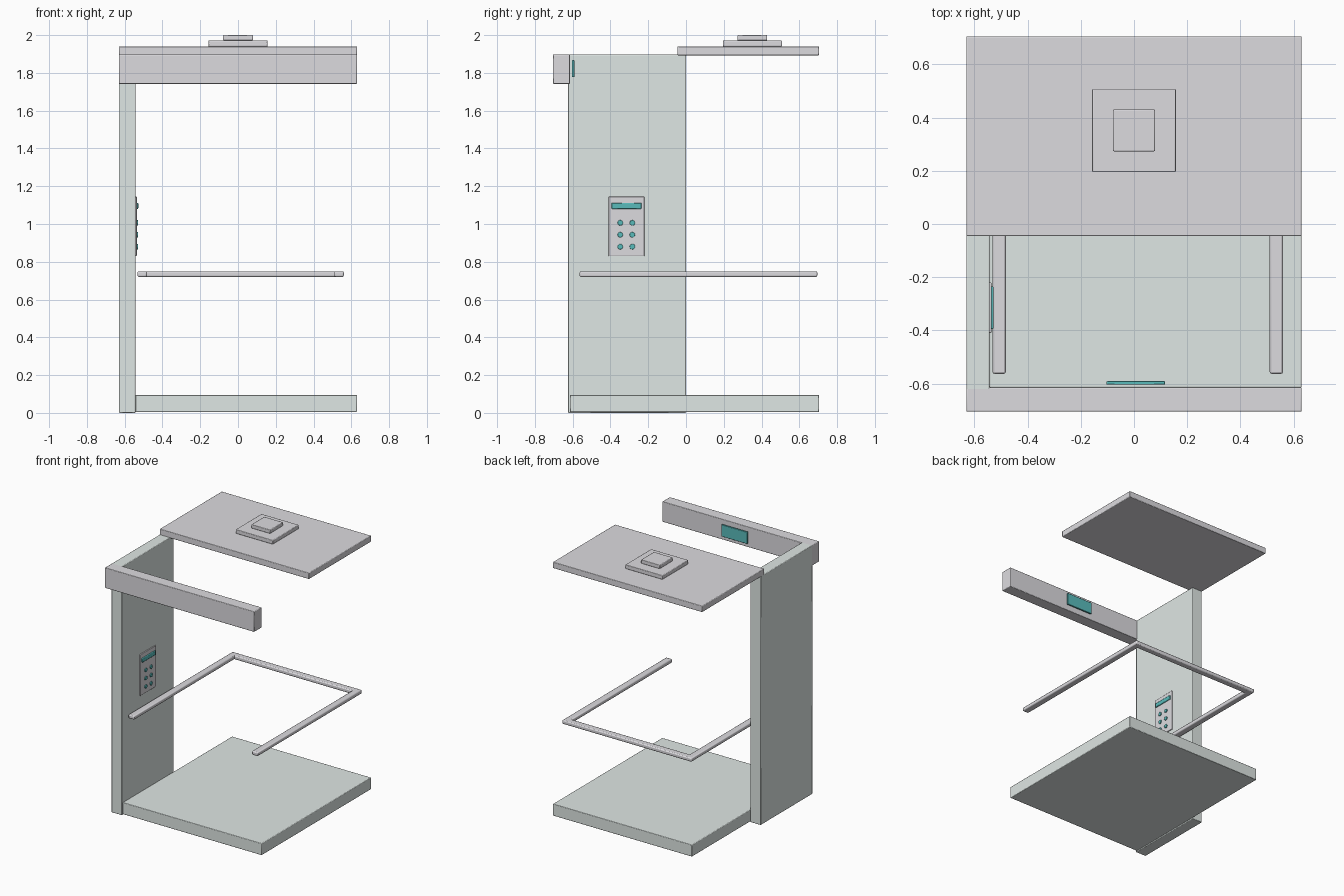
import bpy, math

if "Cube" in bpy.data.objects:
    bpy.data.objects.remove(bpy.data.objects["Cube"])


def material(name, color):
    m = bpy.data.materials.new(name)
    m.diffuse_color = (*color, 1)
    m.use_nodes = True
    m.node_tree.nodes["Principled BSDF"].inputs["Base Color"].default_value = m.diffuse_color
    return m


PALE = material("pale_green_grey", (0.74, 0.80, 0.78))
METAL = material("brushed_grey", (0.72, 0.71, 0.74))
TEAL = material("teal", (0.10, 0.50, 0.50))


def finish(ob, name, mat, bevel):
    ob.name = name
    ob.data.materials.append(mat)
    if bevel:
        b = ob.modifiers.new("bevel", 'BEVEL')
        b.width = bevel
        b.segments = 2
    bpy.ops.object.shade_smooth_by_angle(angle=math.radians(30))
    return ob


def box(name, x, y, z, mat, bevel=0.004):
    """Box given as (min, max) on each axis."""
    bpy.ops.mesh.primitive_cube_add(size=1, location=[(a + b) / 2 for a, b in (x, y, z)])
    ob = bpy.context.object
    ob.scale = [b - a for a, b in (x, y, z)]
    bpy.ops.object.transform_apply(location=False, rotation=False, scale=True)
    return finish(ob, name, mat, bevel)


# Cabin floor and side wall
box("floor", (-0.543, 0.63), (-0.615, 0.705), (0.005, 0.095), PALE)
box("side_wall", (-0.63, -0.543), (-0.625, 0.0), (0, 1.897), PALE)

# Door header with its indicator display
box("door_header", (-0.63, 0.63), (-0.705, -0.615), (1.742, 1.897), METAL)
box("header_display", (-0.103, 0.117), (-0.604, -0.591), (1.777, 1.867), TEAL, 0.003)

# Roof and the stepped hoist mount
box("roof", (-0.63, 0.63), (-0.045, 0.705), (1.893, 1.94), METAL)
box("hoist_base", (-0.157, 0.157), (0.195, 0.508), (1.94, 1.971), METAL)
box("hoist_cap", (-0.079, 0.079), (0.273, 0.43), (1.971, 2.0), METAL)

# U-shaped handrail
rail_z = (0.72, 0.749)
box("handrail_left", (-0.532, -0.482), (-0.563, 0.695), rail_z, METAL, 0.007)
box("handrail_right", (0.51, 0.56), (-0.563, 0.695), rail_z, METAL, 0.007)
box("handrail_back", (-0.525, 0.553), (0.645, 0.695), rail_z, METAL, 0.007)

# Control panel on the side wall
box("control_panel", (-0.548, -0.536), (-0.41, -0.22), (0.83, 1.145), METAL, 0.003)
box("panel_screen", (-0.54, -0.528), (-0.395, -0.235), (1.08, 1.112), TEAL, 0.004)
for row, z in enumerate((0.88, 0.943, 1.006)):
    for col, y in enumerate((-0.348, -0.284)):
        bpy.ops.mesh.primitive_cylinder_add(vertices=8, radius=0.015, depth=0.012,
                                            location=(-0.535, y, z),
                                            rotation=(0, math.pi / 2, 0))
        finish(bpy.context.object, f"button_{row}_{col}", TEAL, 0.002)
